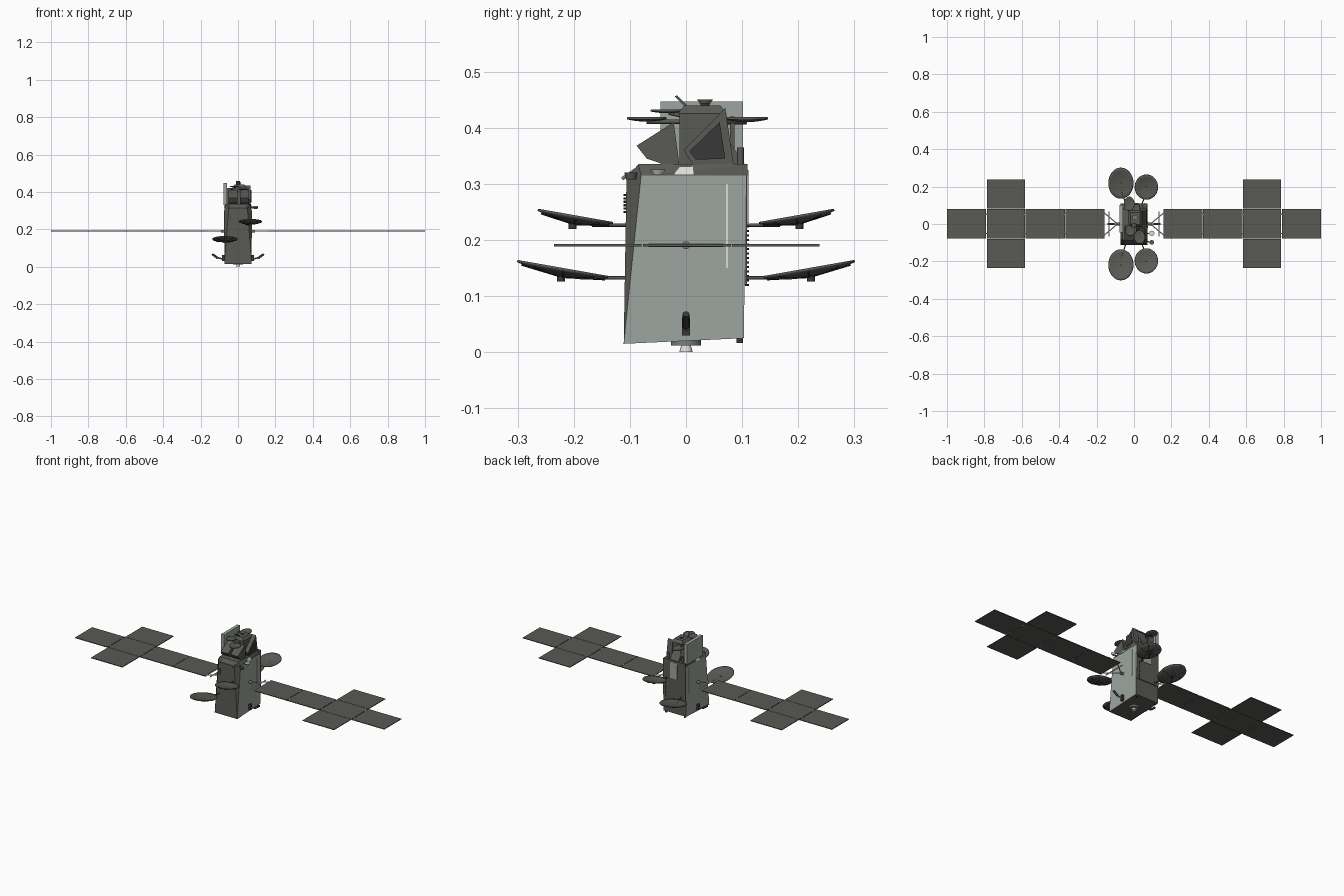
import bpy, bmesh, math
from mathutils import Vector, Matrix

if "Cube" in bpy.data.objects:
    bpy.data.objects.remove(bpy.data.objects["Cube"])


def material(name, rgb):
    m = bpy.data.materials.new(name)
    m.use_nodes = True
    m.diffuse_color = (*rgb, 1)
    m.node_tree.nodes["Principled BSDF"].inputs["Base Color"].default_value = (*rgb, 1)
    return m


DARK = material("dark grey", (0.10, 0.10, 0.09))
SIDE = material("grey green", (0.34, 0.38, 0.35))
PALE = material("pale grey", (0.72, 0.73, 0.70))
MID = material("mid grey", (0.20, 0.21, 0.20))
BLACK = material("near black", (0.04, 0.04, 0.04))


def finish(name, bm, mat, smooth=False):
    bmesh.ops.recalc_face_normals(bm, faces=bm.faces)
    me = bpy.data.meshes.new(name)
    bm.to_mesh(me)
    bm.free()
    me.materials.append(mat)
    ob = bpy.data.objects.new(name, me)
    bpy.context.collection.objects.link(ob)
    if smooth:
        bpy.ops.object.select_all(action="DESELECT")
        ob.select_set(True)
        bpy.context.view_layer.objects.active = ob
        bpy.ops.object.shade_smooth_by_angle(angle=math.radians(35))
    return ob


def box(name, lo, hi, mat):
    lo, hi = Vector(lo), Vector(hi)
    bm = bmesh.new()
    bmesh.ops.create_cube(bm, size=1)
    bmesh.ops.scale(bm, vec=hi - lo, verts=bm.verts)
    bmesh.ops.translate(bm, vec=(lo + hi) / 2, verts=bm.verts)
    return finish(name, bm, mat)


def rod(name, a, b, r, mat, r2=None, sides=12):
    a, b = Vector(a), Vector(b)
    turn = (b - a).to_track_quat("Z", "Y").to_matrix().to_4x4()
    bm = bmesh.new()
    bmesh.ops.create_cone(bm, cap_ends=True, segments=sides, radius1=r,
                          radius2=r if r2 is None else r2, depth=(b - a).length,
                          matrix=Matrix.Translation((a + b) / 2) @ turn)
    return finish(name, bm, mat, True)


def hull(name, points, mat):
    bm = bmesh.new()
    for p in points:
        bm.verts.new(p)
    bmesh.ops.convex_hull(bm, input=bm.verts)
    bmesh.ops.dissolve_limit(bm, angle_limit=0.01, verts=bm.verts, edges=bm.edges)
    return finish(name, bm, mat)


def wedge(name, x0, x1, outline, mat):
    return hull(name, [(x, y, z) for x in (x0, x1) for y, z in outline], mat)


def bowl(name, centre, rx, ry, sag, tilt, mat, thick=0.004):
    bm = bmesh.new()
    rings = []
    for k in range(1, 6):
        t = k / 5
        rings.append([bm.verts.new((rx * t * math.cos(i * math.tau / 32),
                                    ry * t * math.sin(i * math.tau / 32),
                                    sag * (t * t - 1))) for i in range(32)])
    hub = bm.verts.new((0, 0, -sag))
    for i in range(32):
        j = (i + 1) % 32
        bm.faces.new((hub, rings[0][i], rings[0][j]))
        for a, b in zip(rings, rings[1:]):
            bm.faces.new((a[i], b[i], b[j], a[j]))
    ob = finish(name, bm, mat, True)
    ob.location = centre
    ob.rotation_euler = (tilt, 0, 0)
    mod = ob.modifiers.new("shell", "SOLIDIFY")
    mod.thickness = thick
    mod.offset = 0
    return ob


# Main body: front corners are cut away progressively towards the top
body = hull("body", [(s * x, y, z) for s in (-1, 1) for x, y, z in (
    (0.073, -0.111, 0.015), (0.073, -0.08, 0.315), (0.05, -0.106, 0.315),
    (0.073, 0.107, 0.315), (0.073, 0.103, 0.025))], DARK)
body.data.materials.append(SIDE)
for f in body.data.polygons:
    f.material_index = int(abs(f.normal.x) > 0.95)
hull("top_deck", [(s * x, y, z) for s in (-1, 1) for x, y, z in (
    (0.05, -0.106, 0.31), (0.073, -0.08, 0.315), (0.073, 0.11, 0.315),
    (0.06, -0.085, 0.335), (0.07, 0.11, 0.335))], DARK)
box("back_sheet", (-0.073, 0.1, 0.12), (0.073, 0.109, 0.32), DARK)
box("back_radiator", (-0.02, 0.108, 0.23), (0.025, 0.111, 0.325), SIDE)
for s in (-1, 1):
    side = "left" if s > 0 else "right"
    box(side + "_stripe", (s * 0.073 - 0.002, 0.071, 0.15),
        (s * 0.073 + 0.002, 0.075, 0.30), PALE)
    hull(side + "_deck_plate", [(s * 0.068, -0.022, 0.316), (s * 0.076, -0.022, 0.316),
         (s * 0.068, 0.014, 0.316), (s * 0.076, 0.014, 0.316),
         (s * 0.07, -0.012, 0.331), (s * 0.07, 0.012, 0.331)], PALE)

# Underside engine and steering thrusters
rod("engine_nozzle", (0, 0, 0), (0, 0, 0.022), 0.012, PALE, 0.006, 24)
rod("engine_ring", (0, 0, 0.012), (0, 0, 0.025), 0.027, MID, sides=24)
for s in (-1, 1):
    rod("thruster_boom", (s * 0.07, 0, 0.038), (s * 0.115, 0, 0.05), 0.004, MID)
    rod("thruster_head", (s * 0.108, 0, 0.046), (s * 0.138, 0, 0.068), 0.006, BLACK)
    box("thruster_bracket", (s * 0.078 - 0.008, -0.007, 0.03),
        (s * 0.078 + 0.008, 0.007, 0.062), BLACK)
    rod("corner_thruster", (s * 0.06, 0.096, 0.016), (s * 0.06, 0.096, 0.03), 0.006, BLACK)

# Solar wings with yokes
for s in (-1, 1):
    def panel(x0, x1, y0, y1):
        box("solar_panel", (min(s * x0, s * x1), y0, 0.1885),
            (max(s * x0, s * x1), y1, 0.1925), DARK)
    for x0, x1 in ((0.158, 0.366), (0.369, 0.579), (0.583, 0.786), (0.790, 1.0)):
        panel(x0, x1, -0.077, 0.08)
    panel(0.583, 0.786, 0.082, 0.238)
    panel(0.583, 0.786, -0.235, -0.079)
    for x in (0.3675, 0.581, 0.788):
        for y in (-0.05, 0.052):
            rod("hinge", (s * (x - 0.006), y, 0.1905), (s * (x + 0.006), y, 0.1905),
                0.003, PALE, sides=8)
    rod("wing_drive", (s * 0.07, 0, 0.1905), (s * 0.092, 0, 0.1905), 0.007, MID)
    rod("yoke_bar", (s * 0.133, -0.067, 0.1905), (s * 0.133, 0.067, 0.1905), 0.003, PALE, sides=8)
    for t in (-1, 1):
        rod("yoke_arm", (s * 0.088, 0, 0.1905), (s * 0.16, t * 0.06, 0.1905),
            0.003, PALE, sides=8)

# Four large reflectors on arms, the right pair larger and lower
for x, y, z, rx, ry in ((-0.07, 0.218, 0.148, 0.067, 0.084),
                        (0.066, 0.197, 0.242, 0.062, 0.068)):
    for t in (-1, 1):
        tilt = t * math.radians(10)
        bowl("reflector", (x, t * y, z), rx, ry, 0.011, tilt, DARK)
        # Backing ribs follow the rear of the dish
        frame = Matrix.Translation((x, t * y, z)) @ Matrix.Rotation(tilt, 4, "X")
        for i in range(8):
            a = i * math.tau / 8
            rod("reflector_rib", frame @ Vector((0, 0, -0.014)),
                frame @ Vector((rx * 0.9 * math.cos(a), ry * 0.9 * math.sin(a), -0.005)),
                0.002, BLACK, sides=6)
        low = z - 0.0155
        rod("reflector_arm", (x * 0.6, t * 0.1, low), (x, t * (y - 0.03), low), 0.003, DARK)
        rod("reflector_mount", (x, t * (y + 0.005), z - 0.022),
            (x, t * (y + 0.005), z - 0.008), 0.007, BLACK)

# Feed tower on the deck
box("tower_core", (-0.03, -0.012, 0.33), (0.045, 0.07, 0.425), DARK)
hull("tower_cap", [(x, y, z) for z, g in ((0.425, 0), (0.44, 0.012))
     for x in (-0.03 + g, 0.045 - g) for y in (-0.015 + g, 0.073 - g)], DARK)
rod("cap_stem", (0.005, 0.034, 0.438), (0.005, 0.034, 0.444), 0.008, BLACK)
rod("cap_feed", (0.005, 0.034, 0.443), (0.005, 0.034, 0.45), 0.009, MID, 0.014, 20)
box("tower_panel", (-0.077, -0.045, 0.33), (-0.058, 0.102, 0.447), SIDE)
box("panel_brace", (-0.06, 0.078, 0.33), (-0.02, 0.086, 0.42), DARK)
for x in (-0.05, 0.012):
    wedge("front_horn", x, x + 0.048, ((-0.088, 0.368), (-0.07, 0.345),
          (-0.022, 0.41), (-0.012, 0.335), (-0.04, 0.335)), DARK)
wedge("side_horn", 0.035, 0.068, ((-0.004, 0.36), (0.012, 0.334),
      (0.07, 0.435), (0.085, 0.335)), DARK)
wedge("horn_mouth", 0.068, 0.071, ((0.006, 0.358), (0.018, 0.343),
      (0.06, 0.41), (0.07, 0.345)), BLACK)
wedge("rear_horn", -0.025, 0.03, ((0.06, 0.335), (0.105, 0.335),
      (0.085, 0.36), (0.06, 0.40)), DARK)

# Small upper discs and aerials
bowl("front_disc", (0.03, -0.07, 0.417), 0.03, 0.035, 0.004, 0, DARK)
bowl("back_disc", (-0.025, 0.108, 0.417), 0.028, 0.038, 0.005, 0, DARK)
bowl("upper_disc", (-0.02, -0.033, 0.431), 0.026, 0.03, 0.003, 0, DARK)
rod("front_disc_arm", (0.02, -0.07, 0.411), (0.02, 0.0, 0.411), 0.004, DARK)
rod("back_disc_arm", (-0.02, 0.05, 0.41), (-0.025, 0.108, 0.41), 0.004, BLACK)
rod("upper_disc_arm", (-0.02, -0.03, 0.427), (-0.015, 0.0, 0.42), 0.004, DARK)
hull("top_fin", [(x, y, z) for x in (-0.012, 0.012) for y, z in (
     (-0.02, 0.456), (-0.016, 0.458), (0.004, 0.438), (0, 0.436))], DARK)
rod("side_aerial_arm", (0.065, -0.05, 0.318), (0.095, -0.05, 0.318), 0.003, MID)
rod("side_aerial", (0.095, -0.05, 0.316), (0.095, -0.05, 0.326), 0.008, PALE, 0.014, 20)
rod("corner_aerial_arm", (0.05, -0.09, 0.318), (0.095, -0.098, 0.314), 0.003, MID)
rod("corner_aerial", (0.095, -0.098, 0.308), (0.095, -0.098, 0.32), 0.009, DARK, 0.012, 16)
for x in (-0.045, 0.045):
    rod("front_aerial", (x, -0.09, 0.325), (x, -0.114, 0.309), 0.003, MID)
    rod("back_post", (x, 0.097, 0.33), (x, 0.097, 0.365), 0.006, DARK)

# Stacked connectors along the front and back faces
for i in range(6):
    z = 0.25 + i * 0.006
    rod("front_connector", (-0.04, -0.1, z), (-0.04, -0.111, z), 0.002, BLACK, sides=6)
for i in range(14):
    z = 0.12 + i * 0.008
    rod("back_connector", (0.055, 0.105, z), (0.055, 0.112, z), 0.002, BLACK, sides=6)
